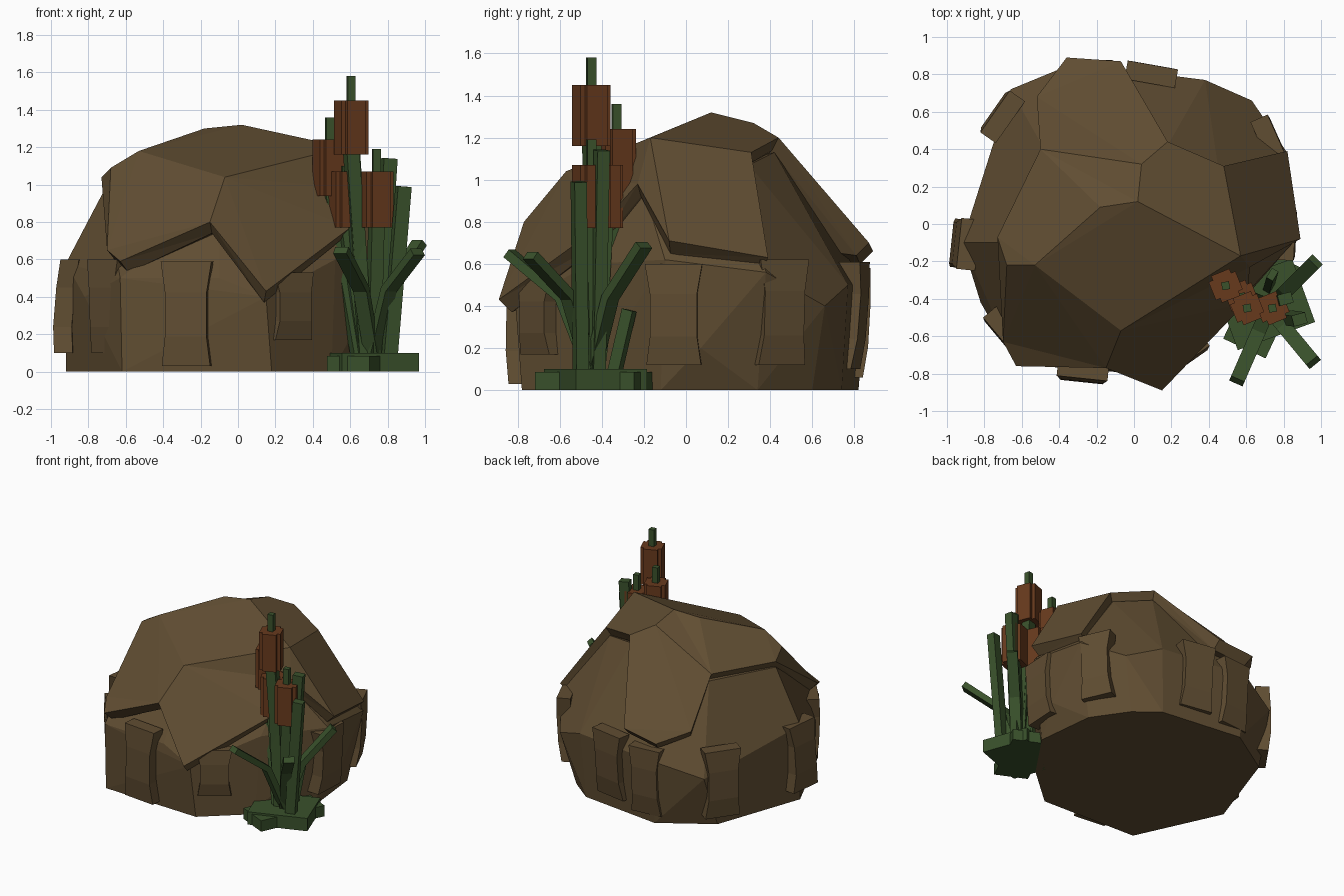
import bpy, bmesh, math
from mathutils import Vector, Matrix

if "Cube" in bpy.data.objects:
    bpy.data.objects.remove(bpy.data.objects["Cube"])


def material(name, rgb):
    m = bpy.data.materials.new(name)
    m.diffuse_color = (*rgb, 1)
    m.use_nodes = True
    m.node_tree.nodes["Principled BSDF"].inputs["Base Color"].default_value = m.diffuse_color
    return m


STONE = material("stone brown", (0.118, 0.075, 0.032))
GREEN = material("leaf green", (0.041, 0.082, 0.024))
RUST = material("rust brown", (0.135, 0.041, 0.012))


def finish(name, bm, mat):
    bmesh.ops.recalc_face_normals(bm, faces=bm.faces)
    me = bpy.data.meshes.new(name)
    bm.to_mesh(me)
    bm.free()
    me.materials.append(mat)
    ob = bpy.data.objects.new(name, me)
    bpy.context.collection.objects.link(ob)
    return ob


def loft(bm, rings):
    """Skin a list of equally long point rings and cap both ends."""
    vs = [[bm.verts.new(p) for p in r] for r in rings]
    n = len(vs[0])
    for a, b in zip(vs, vs[1:]):
        for i in range(n):
            bm.faces.new((a[i], a[(i + 1) % n], b[(i + 1) % n], b[i]))
    bm.faces.new(vs[0][::-1])
    bm.faces.new(vs[-1])


# Boulder body: hull of base, belly and shoulder points
base = [(-.92, -.1), (-.62, -.75), (.18, -.78), (.5, -.5), (.76, -.12),
        (.71, .34), (.53, .6), (.35, .74), (-.3, .82), (-.68, .58)]
belly = [(-.92, -.1, .58), (-.82, -.42, .4), (-.63, -.75, .5), (-.1, -.78, .5),
         (.15, -.81, .4), (.52, -.46, .6), (.85, -.1, .62), (.82, .38, .56),
         (.82, .07, .2), (.63, .66, .4), (.38, .77, .5), (-.32, .86, .5), (-.66, .72, .4)]
shoulder = [(-.71, -.1, .98), (-.48, .4, 1.0), (.45, .3, 1.07), (.18, .42, 1.13),
            (-.1, -.5, .9), (.55, -.2, .95)]
bm = bmesh.new()
for p in [(x, y, 0) for x, y in base] + belly + shoulder:
    bm.verts.new(p)
bmesh.ops.convex_hull(bm, input=bm.verts)
bmesh.ops.delete(bm, geom=[v for v in bm.verts if not v.link_faces], context='VERTS')
bmesh.ops.dissolve_limit(bm, angle_limit=0.08, verts=bm.verts, edges=bm.edges)
finish("boulder_body", bm, STONE)

# Faceted cap with a jagged overhanging rim
rim = [(.15, -.89, .43), (.60, -.42, .77), (.62, -.23, .98), (.89, -.08, .71),
       (.82, .39, .63), (.48, .31, 1.13), (.18, .44, 1.2), (-.07, .87, .70),
       (-.36, .89, .66), (-.52, .68, .72), (-.5, .40, 1.06), (-.73, -.07, 1.04),
       (-.70, -.63, .65), (-.63, -.76, .59), (-.15, -.77, .80)]
crown = [(-.07, -.57, 1.04), (-.53, -.22, 1.18), (-.18, .09, 1.3), (.02, .12, 1.32),
         (.57, -.17, 1.2), (.04, .32, 1.27), (-.68, -.22, 1.09)]
facets = [(0, 1, 2, 19, 15, 14), (2, 3, 4, 5, 19), (19, 5, 6, 20, 18),
          (20, 6, 7, 8, 9, 10, 17, 18), (17, 10, 11, 21, 16), (21, 11, 12),
          (21, 12, 13, 14, 15, 16), (16, 15, 19, 18, 17)]
bm = bmesh.new()
top = [bm.verts.new(p) for p in rim + crown]
low = [bm.verts.new((x * .93, y * .93, z - .06)) for x, y, z in rim]
core = bm.verts.new((0, 0, .75))
for f in facets:
    bm.faces.new([top[i] for i in f])
for i in range(len(rim)):
    j = (i + 1) % len(rim)
    bm.faces.new((top[j], top[i], low[i], low[j]))
    bm.faces.new((low[j], low[i], core))
bmesh.ops.connect_verts_nonplanar(bm, angle_limit=0.03, faces=bm.faces)
finish("boulder_cap", bm, STONE)


# Waisted stone slabs; lean shifts the top outward and the foot inward
def slab(x, y, z0, z1, facing, half=.13, lean=0.0):
    out = Vector((math.cos(math.radians(facing)), math.sin(math.radians(facing)), 0))
    side = Vector((-out.y, out.x, 0))
    rings = []
    for t, w, push in ((0, 1, -.02), (.28, .86, -.002), (.7, .86, -.002), (1, 1.05, -.015)):
        c = Vector((x, y, z0 + t * (z1 - z0))) + out * (push + lean * (t - .5))
        inner = c - out * .1
        s = side * half * w
        rings.append([c - s, c + s, inner + s, inner - s])
    bm = bmesh.new()
    loft(bm, rings)
    finish("stone_slab", bm, STONE)


for args in [(-.28, -.845, .03, .59, 264, .13, -.01), (-.73, -.60, .1, .6, 220, .12, .02),
             (-.97, -.1, .1, .6, 174, .13, -.04), (-.755, .61, .08, .6, 145, .13, .0),
             (-.24, .865, .06, .58, 95, .12, .03), (.1, .845, .1, .61, 80, .13, .04),
             (.765, .47, .12, .62, 24, .12, .03), (.865, -.06, .12, .6, 357, .13, .02),
             (.31, -.735, .17, .53, 305, .12, .0)]:
    slab(*args)

# Plant footing: two overlapping low blocks
bm = bmesh.new()
for w, d, h, turn in ((.44, .36, .1, 20), (.25, .52, .085, -25)):
    m = (Matrix.Translation((.70, -.43, h / 2)) @ Matrix.Rotation(math.radians(turn), 4, 'Z')
         @ Matrix.Diagonal((w, d, h, 1)))
    bmesh.ops.create_cube(bm, size=1, matrix=m)
finish("plant_footing", bm, GREEN)


# Square stalks and blades swept along a path
def stalk(name, path, w, thick, turn=0):
    pts = [Vector(p) for p in path]
    side = Vector((math.cos(math.radians(turn)), math.sin(math.radians(turn)), 0))
    rings = []
    for i, p in enumerate(pts):
        d = (pts[min(i + 1, len(pts) - 1)] - pts[max(i - 1, 0)]).normalized()
        a = (side - d * side.dot(d)).normalized() * w / 2
        b = d.cross(a).normalized() * thick / 2
        rings.append([p - a - b, p + a - b, p + a + b, p - a + b])
    bm = bmesh.new()
    loft(bm, rings)
    finish(name, bm, GREEN)


# Reed heads: plus-shaped columns on stems
for x, y, z0, z1, tip in [(.605, -.45, 1.16, 1.45, 1.58), (.49, -.33, .94, 1.24, 1.36),
                          (.74, -.45, .77, 1.07, 1.19), (.575, -.39, .77, 1.07, 1.1)]:
    bm = bmesh.new()
    for w, d in ((.155, .105), (.105, .155)):
        m = (Matrix.Translation((x, y, (z0 + z1) / 2)) @ Matrix.Rotation(math.radians(22), 4, 'Z')
             @ Matrix.Diagonal((w, d, z1 - z0, 1)))
        bmesh.ops.create_cube(bm, size=1, matrix=m)
    finish("reed_head", bm, RUST)
    stalk("reed_stem", [(.68 + (x - .6) * .3, -.43, .08), (x, y, z0 + .02)], .07, .07, 18)
    stalk("reed_tip", [(x, y, z1 - .02), (x, y, tip)], .042, .042, 10)

# Upright blades
for path in [[(.74, -.42, .08), (.81, -.40, 1.14)], [(.81, -.50, .08), (.885, -.51, .99)],
             [(.68, -.45, .08), (.61, -.44, 1.16)]]:
    stalk("upright_blade", path, .075, .06, 15)

# Bent blades drooping outward
for ex, ey, ez in [(.55, -.84, .65), (.97, -.20, .69), (.96, -.74, .64)]:
    root = Vector((.72, -.45, .08))
    end = Vector((ex, ey, ez))
    bend = root.lerp(end, .36)
    bend.z = .44
    turn = math.degrees(math.atan2(end.y - root.y, end.x - root.x)) + 90
    stalk("bent_blade", [root, bend, end], .078, .045, turn)

# Short blade against the stone
stalk("short_blade", [(.72, -.34, .08), (.74, -.27, .38)], .06, .04, 60)
